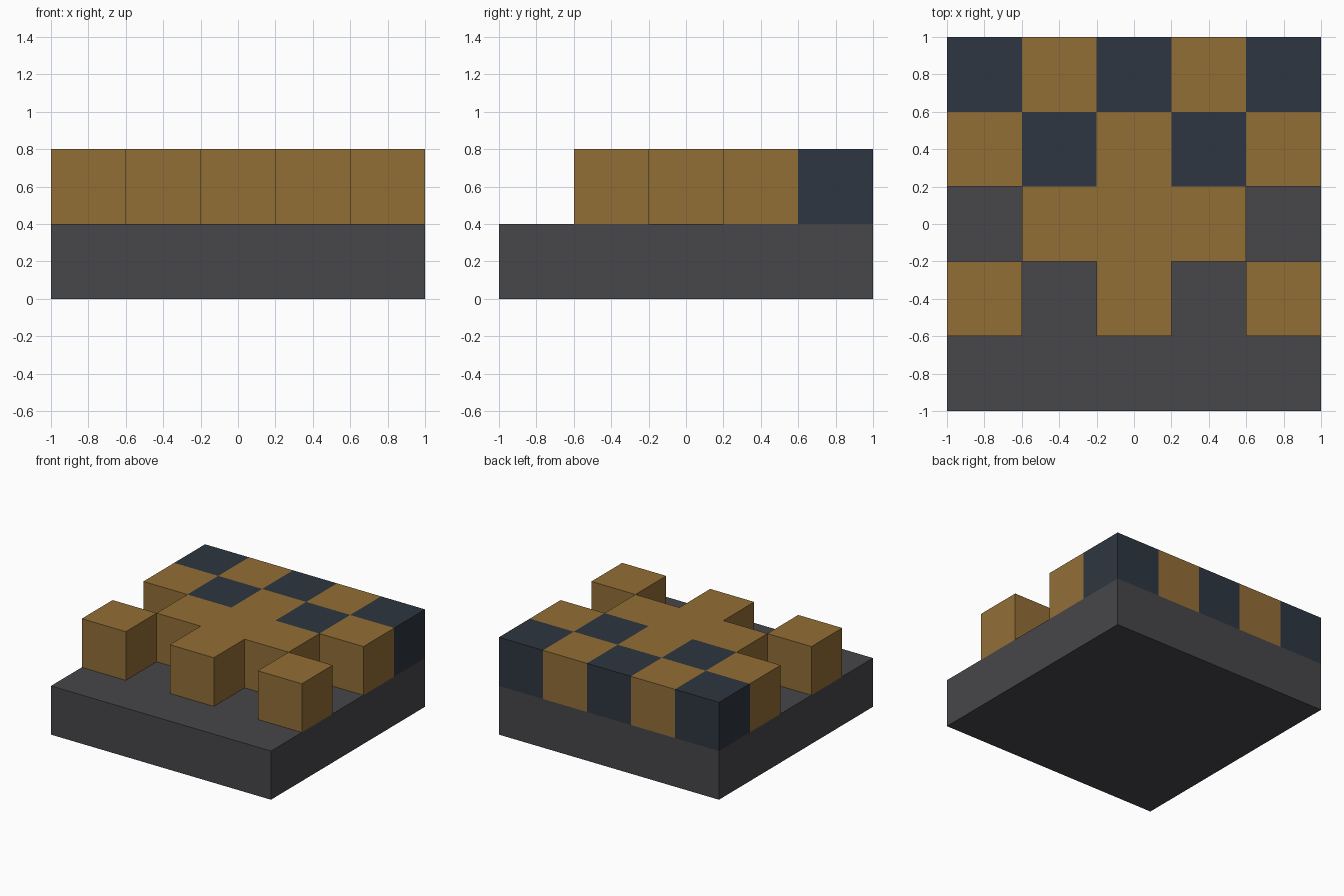
import bpy

cube = bpy.data.objects.get("Cube")
if cube:
    bpy.data.objects.remove(cube, do_unlink=True)

CELL = 0.4


def material(name, rgb):
    mat = bpy.data.materials.new(name)
    mat.use_nodes = True
    mat.diffuse_color = (*rgb, 1)
    bsdf = next(n for n in mat.node_tree.nodes if n.type == "BSDF_PRINCIPLED")
    bsdf.inputs["Base Color"].default_value = (*rgb, 1)
    return mat


def box(name, location, size, mat):
    bpy.ops.mesh.primitive_cube_add(size=1, location=location)
    obj = bpy.context.object
    obj.name = name
    obj.scale = size
    bpy.ops.object.transform_apply(location=False, rotation=False, scale=True)
    obj.data.materials.append(mat)
    return obj


grey = material("dark grey", (0.063, 0.061, 0.068))
gold = material("ochre", (0.29, 0.156, 0.037))
navy = material("slate blue", (0.027, 0.037, 0.052))

# Square base slab
box("base", (0, 0, CELL / 2), (2, 2, CELL), grey)

# Cubes on the slab, rows from back to front: N navy, G ochre, dot empty
layout = ["NGNGN",
          "GNGNG",
          ".GGG.",
          "G.G.G"]
kinds = {"N": ("navy_block", navy), "G": ("ochre_block", gold)}
for row, line in enumerate(layout):
    for col, key in enumerate(line):
        if key in kinds:
            name, mat = kinds[key]
            place = ((col - 2) * CELL, (2 - row) * CELL, CELL * 1.5)
            box(f"{name}_{row}_{col}", place, (CELL, CELL, CELL), mat)
